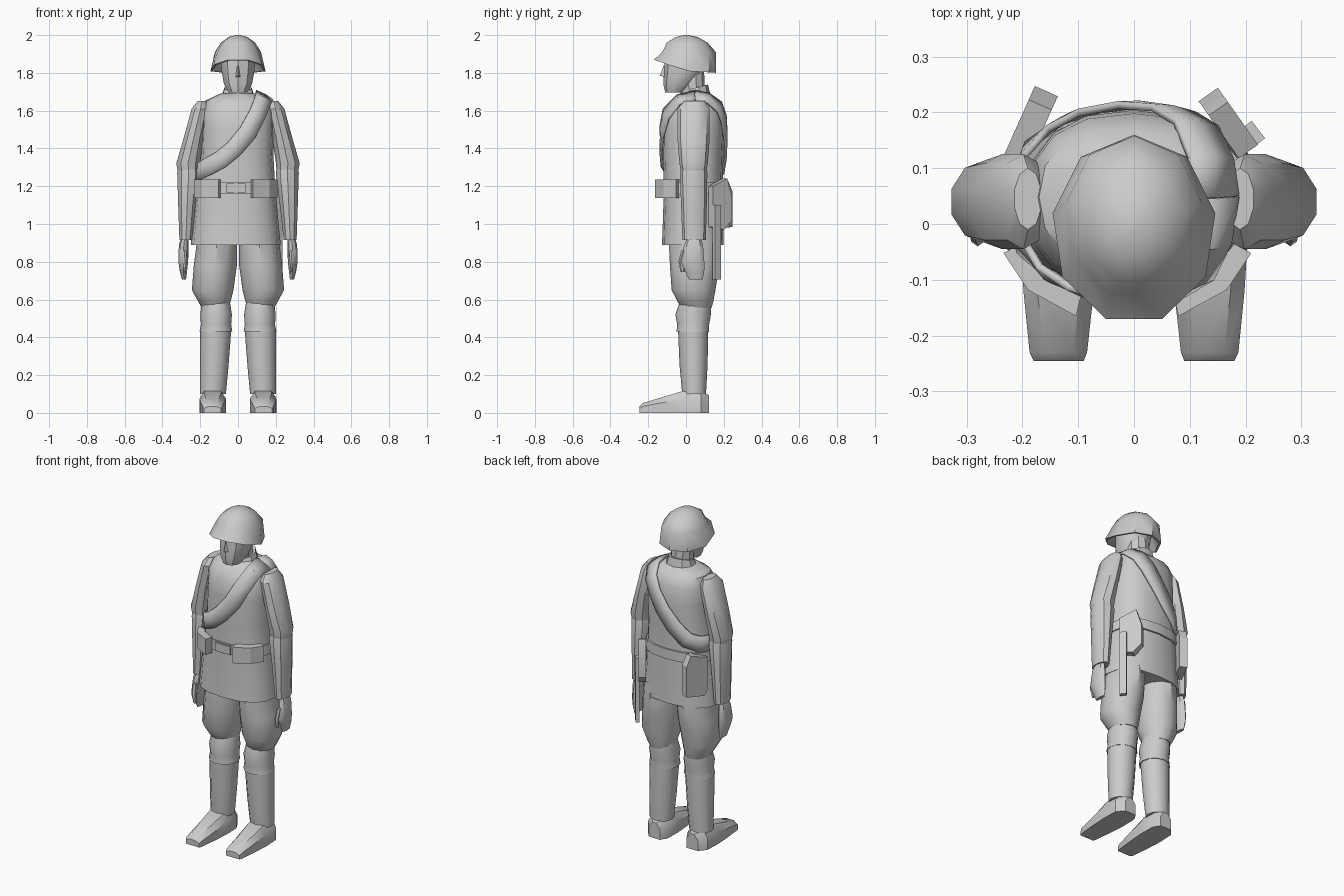
import bpy, bmesh, math
from mathutils import Vector
from mathutils.bvhtree import BVHTree

grey = bpy.data.materials.new("plain grey")
grey.diffuse_color = (0.6, 0.6, 0.6, 1)


def skin(name, rings, closed=True, angle=35):
    """Join equal-length rings of points into a surface, capped when closed."""
    bm = bmesh.new()
    vs = [[bm.verts.new(p) for p in r] for r in rings]
    n = len(rings[0])
    for a, b in zip(vs, vs[1:]):
        for i in range(n if closed else n - 1):
            j = (i + 1) % n
            bm.faces.new((a[i], a[j], b[j], b[i]))
    if closed:
        bm.faces.new(vs[0])
        bm.faces.new(vs[-1])
    bmesh.ops.recalc_face_normals(bm, faces=bm.faces)
    me = bpy.data.meshes.new(name)
    bm.to_mesh(me)
    bm.free()
    me.shade_smooth()
    me.set_sharp_from_angle(angle=math.radians(angle))
    me.materials.append(grey)
    ob = bpy.data.objects.new(name, me)
    bpy.context.collection.objects.link(ob)
    return ob


def oval(z, cx, cy, rx, ry, tilt=0, n=12, p=2, s=1):
    """Horizontal (super)ellipse ring starting at +y; z may be a function of y."""
    pts = []
    for i in range(n):
        a = 2 * math.pi * i / n
        x, y = [math.copysign(abs(v) ** (2 / p), v) for v in (math.sin(a), math.cos(a))]
        y = cy + ry * y
        h = z(y) if callable(z) else z + tilt * (y - cy)
        pts.append((s * (cx + rx * x), y, h))
    return pts


def loft(name, rows, angle=35, **kw):
    return skin(name, [oval(*r, **kw) for r in rows], angle=angle)


def prism(name, outline, z0, z1):
    return skin(name, [[(x, y, z) for x, y in outline] for z in (z0, z1)], angle=20)


def slab(name, start, end, thick, outline):
    """Upright plate over a line in plan; outline is (fraction along, z)."""
    a, b = Vector(start), Vector(end)
    d = b - a
    off = Vector((-d.y, d.x)).normalized() * thick / 2
    rings = []
    for k in (-1, 1):
        rings.append([(*(a + d * u + off * k), z) for u, z in outline])
    return skin(name, rings, angle=20)


# Tunic
tunic = loft("tunic", [
    (0.89, -.012, .036, .238, .163), (1.18, -.012, .038, .21, .155),
    (1.35, -.005, .038, .193, .16), (1.5, 0, .04, .192, .164),
    (1.6, 0, .042, .19, .156), (1.655, 0, .048, .17, .125),
    (1.69, 0, .05, .095, .08)], n=16, p=2.4)

# Neck, collar and head
loft("neck", [(1.62, 0, .04, .065, .065), (1.82, 0, .03, .065, .065)], n=10)
loft("collar", [(1.655, 0, .042, .097, .09, .15), (1.72, 0, .045, .075, .072, .25)], n=10)
loft("head", [
    (1.695, 0, -.06, .05, .05), (1.74, 0, -.035, .078, .085),
    (1.80, 0, -.012, .09, .106), (1.9, 0, 0, .1, .11)], n=10)
skin("nose", [
    [(-.02, -.10, 1.775), (.02, -.10, 1.775), (0, -.138, 1.785)],
    [(-.012, -.10, 1.84), (.012, -.10, 1.84), (0, -.118, 1.84)]])


# Helmet: nine-sided dome with a rim that drops towards the back
def rim(y):
    return 1.81 - .35 * y if y < 0 else 1.81 - .06 * y


loft("helmet", [
    (1.88, 0, 0, .105, .115), (rim, 0, -.01, .137, .157), (rim, 0, -.01, .148, .17),
    (1.91, 0, .012, .124, .146), (1.96, 0, .003, .092, .112),
    (1.99, 0, .002, .05, .06), (2.0, 0, 0, .012, .014)], n=9, angle=40)

# Belt with buckle
loft("belt", [(1.16, -.012, .038, .219, .166), (1.22, -.012, .038, .215, .166)], n=16, p=2.4)
prism("buckle", [(-.06, -.135), (.04, -.135), (.04, -.11), (-.06, -.11)], 1.165, 1.215)

for side, s in (("left", 1), ("right", -1)):
    # Arms
    loft(side + "_upper_sleeve", [
        (1.65, .19, .045, .025, .055), (1.61, .198, .04, .05, .085),
        (1.45, .236, .04, .056, .085), (1.32, .264, .04, .066, .075, -.05),
        (1.28, .262, .04, .06, .068)], n=10, s=s)
    loft(side + "_forearm", [
        (1.30, .262, .04, .058, .066), (1.27, .261, .04, .064, .073),
        (1.1, .269, .042, .05, .068), (.915, .276, .043, .036, .062)], n=10, s=s)
    loft(side + "_hand", [
        (.93, .282, .042, .018, .035), (.89, .287, .04, .026, .05),
        (.80, .29, .035, .026, .062), (.755, .289, .045, .02, .052),
        (.705, .286, .052, .011, .036)], n=8, s=s)
    loft(side + "_thumb", [
        (.86, .285, -.005, .012, .02), (.80, .28, -.024, .013, .016),
        (.745, .277, -.018, .008, .01)], n=6, s=s)
    # Legs
    loft(side + "_breeches", [
        (.96, .115, .045, .105, .13), (.88, .113, .048, .108, .138),
        (.78, .12, .045, .114, .13), (.65, .134, .04, .11, .116),
        (.59, .125, .05, .086, .095), (.555, .12, .055, .07, .08)], s=s)
    loft(side + "_knee", [
        (.60, .117, .05, .072, .08), (.52, .116, .038, .084, .094),
        (.47, .116, .038, .08, .085), (.43, .117, .036, .087, .086)], s=s)
    loft(side + "_boot_shaft", [
        (.435, .119, .038, .083, .08), (.25, .126, .04, .076, .074),
        (.1, .133, .043, .069, .063)], s=s)
    foot = []
    for y, x0, x1, z in ((.122, .09, .165, .095), (.08, .066, .2, .11), (-.02, .064, .204, .115),
                         (-.12, .072, .198, .085), (-.23, .084, .187, .052), (-.245, .09, .18, .035)):
        foot.append([(s * x, y, h) for x, h in (
            (x0, 0), (x1, 0), (x1, z * .65), (x1 - .025, z), (x0 + .025, z), (x0, z * .65))])
    skin(side + "_foot", foot)
    # Ammunition pouches wrapping round the belt
    prism(side + "_pouch", [(s * x - .012, y) for x, y in (
        (.092, -.165), (.178, -.118), (.222, -.052), (.19, -.035), (.15, -.085), (.08, -.118))],
        1.138, 1.235)

# Satchel on the right hip
slab("satchel", (-.212, .115), (-.157, .238), .045,
     [(0, 1.0), (.15, .97), (1, .985), (1, 1.17), (.8, 1.23), (0, 1.2)])

# Spade on the left hip: blade and handle
slab("spade_blade", (.205, .13), (.133, .232), .042,
     [(0, .985), (.6, .97), (1, 1.02), (1, 1.14), (.75, 1.24), (0, 1.2)])
slab("spade_handle", (.226, .147), (.202, .178), .022,
     [(0, .705), (1, .705), (1, 1.1), (0, 1.1)])

# Shoulder strap laid on the tunic surface as a closed loop
bm = bmesh.new()
bm.from_mesh(tunic.data)
tree = BVHTree.FromBMesh(bm)
path = [(.145, .045, 1.69), (.135, -.04, 1.66), (.105, -.11, 1.58), (.05, -.13, 1.485),
        (-.02, -.13, 1.40), (-.09, -.12, 1.34), (-.155, -.09, 1.305), (-.2, -.03, 1.28),
        (-.21, .04, 1.26), (-.19, .13, 1.27), (-.13, .18, 1.30), (-.06, .2, 1.37),
        (.01, .205, 1.46), (.07, .2, 1.55), (.115, .18, 1.62), (.14, .12, 1.67)]
rows = []
for i, p in enumerate(path):
    loc, nor, _, _ = tree.find_nearest(Vector(p))
    tangent = Vector(path[(i + 1) % len(path)]) - Vector(path[i - 1])
    across = tangent.cross(nor).normalized() * .046
    row = []
    for k in (-1, 0, 1):
        q, m, _, _ = tree.find_nearest(loc + across * k)
        row.append(q + m * .013)
    rows.append(row)
bm.free()
strap = skin("shoulder_strap", rows + rows[:1], closed=False)
mod = strap.modifiers.new("thickness", "SOLIDIFY")
mod.thickness = .014
mod.offset = 0
